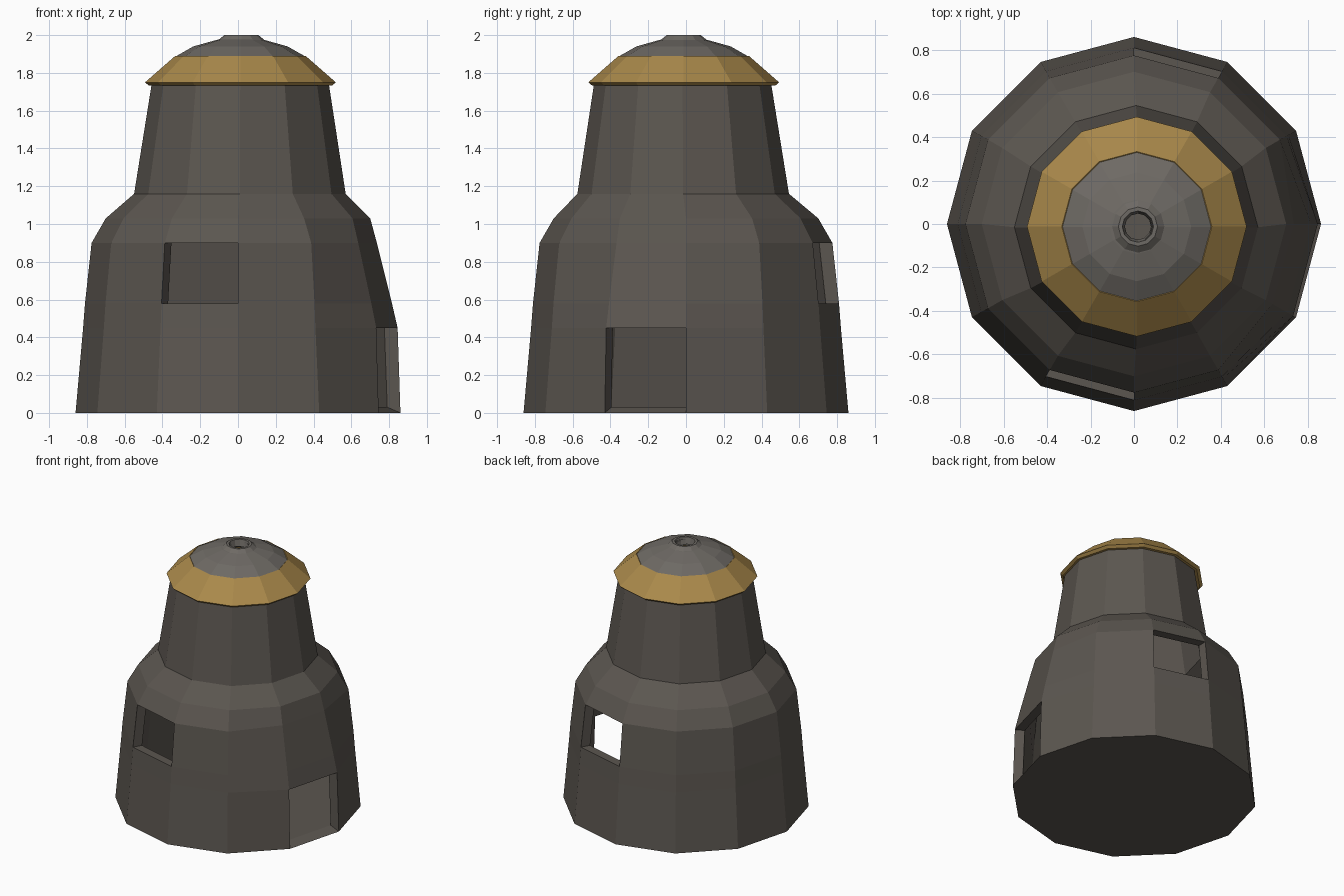
import bpy, bmesh, math

if "Cube" in bpy.data.objects:
    bpy.data.objects.remove(bpy.data.objects["Cube"])

N = 12          # sides of the tower
WALL = 0.07


def material(name, rgb):
    m = bpy.data.materials.new(name)
    m.diffuse_color = (*rgb, 1)
    m.use_nodes = True
    m.node_tree.nodes["Principled BSDF"].inputs["Base Color"].default_value = m.diffuse_color
    return m


def finish(name, bm, mat):
    bmesh.ops.recalc_face_normals(bm, faces=bm.faces)
    me = bpy.data.meshes.new(name)
    bm.to_mesh(me)
    bm.free()
    me.materials.append(mat)
    ob = bpy.data.objects.new(name, me)
    bpy.context.collection.objects.link(ob)
    return ob


def ring(bm, radius, z, cx=0, cy=0):
    """radius is a number or a function of the side index"""
    out = []
    for i in range(N):
        r = radius(i) if callable(radius) else radius
        a = math.tau * i / N
        out.append(bm.verts.new((cx + r * math.cos(a), cy + r * math.sin(a), z)))
    return out


def lathe_loop(name, profile, cx, cy, mat):
    """closed cross-section swept round the axis"""
    bm = bmesh.new()
    rings = [ring(bm, r, z, cx, cy) for r, z in profile]
    for k, a in enumerate(rings):
        b = rings[(k + 1) % len(rings)]
        for i in range(N):
            j = (i + 1) % N
            bm.faces.new((a[i], a[j], b[j], b[i]))
    return finish(name, bm, mat)


stone = material("stone", (0.105, 0.093, 0.080))
slate = material("slate", (0.155, 0.143, 0.128))
gold = material("gold", (0.40, 0.25, 0.07))

# Tower wall: level = z, radius, radius at the door's two corners, centre x, y
levels = [(0, 0.86, 0.86, 0, 0), (0.45, 0.82, 0.845, 0, 0), (0.58, 0.81, 0.815, 0, 0),
          (0.90, 0.775, 0.735, 0, 0), (1.03, 0.70, 0.70, 0, 0),
          (1.16, 0.56, 0.56, 0.01, -0.015), (1.735, 0.47, 0.47, 0.012, -0.018)]
openings = {(0, 11), (2, 8), (2, 2)}    # (level, side): door, front and back window

bm = bmesh.new()
outer, inner = [], []
for k, (z, r, rd, cx, cy) in enumerate(levels):
    rad = lambda i: rd if i in (0, 11) else r
    outer.append(ring(bm, rad, z, cx, cy))
    inner.append(ring(bm, lambda i: rad(i) - WALL, 0.03 if k == 0 else z, cx, cy))
for k in range(len(levels) - 1):
    for i in range(N):
        j = (i + 1) % N
        quads = [[s[k][i], s[k][j], s[k + 1][j], s[k + 1][i]] for s in (outer, inner)]
        if (k, i) in openings:
            # frame faces joining the outer and inner skins
            o, n = quads
            for c in range(4):
                d = (c + 1) % 4
                bm.faces.new((o[c], o[d], n[d], n[c]))
        else:
            for q in quads:
                bm.faces.new(q)
bm.faces.new(outer[0])      # underside
bm.faces.new(inner[0])      # floor
for i in range(N):          # wall top
    j = (i + 1) % N
    bm.faces.new((outer[-1][i], outer[-1][j], inner[-1][j], inner[-1][i]))
finish("tower_wall", bm, stone)

# Golden roof skirt with a thin overhanging lip
lathe_loop("roof_skirt", [(0.42, 1.73), (0.485, 1.733), (0.505, 1.75),
                          (0.345, 1.89), (0.30, 1.86)], 0.013, -0.012, gold)

# Shallow dome with a small raised collar round the smoke hole
lathe_loop("roof_dome", [(0.343, 1.887), (0.25, 1.94), (0.125, 1.975), (0.30, 1.86)][:3]
           + [(0.07, 1.985), (0.07, 1.94), (0.20, 1.915), (0.30, 1.86)], 0.013, -0.013, slate)
lathe_loop("smoke_collar", [(0.125, 1.972), (0.09, 2.0), (0.072, 2.0), (0.06, 1.95)],
           0.018, -0.012, slate)
